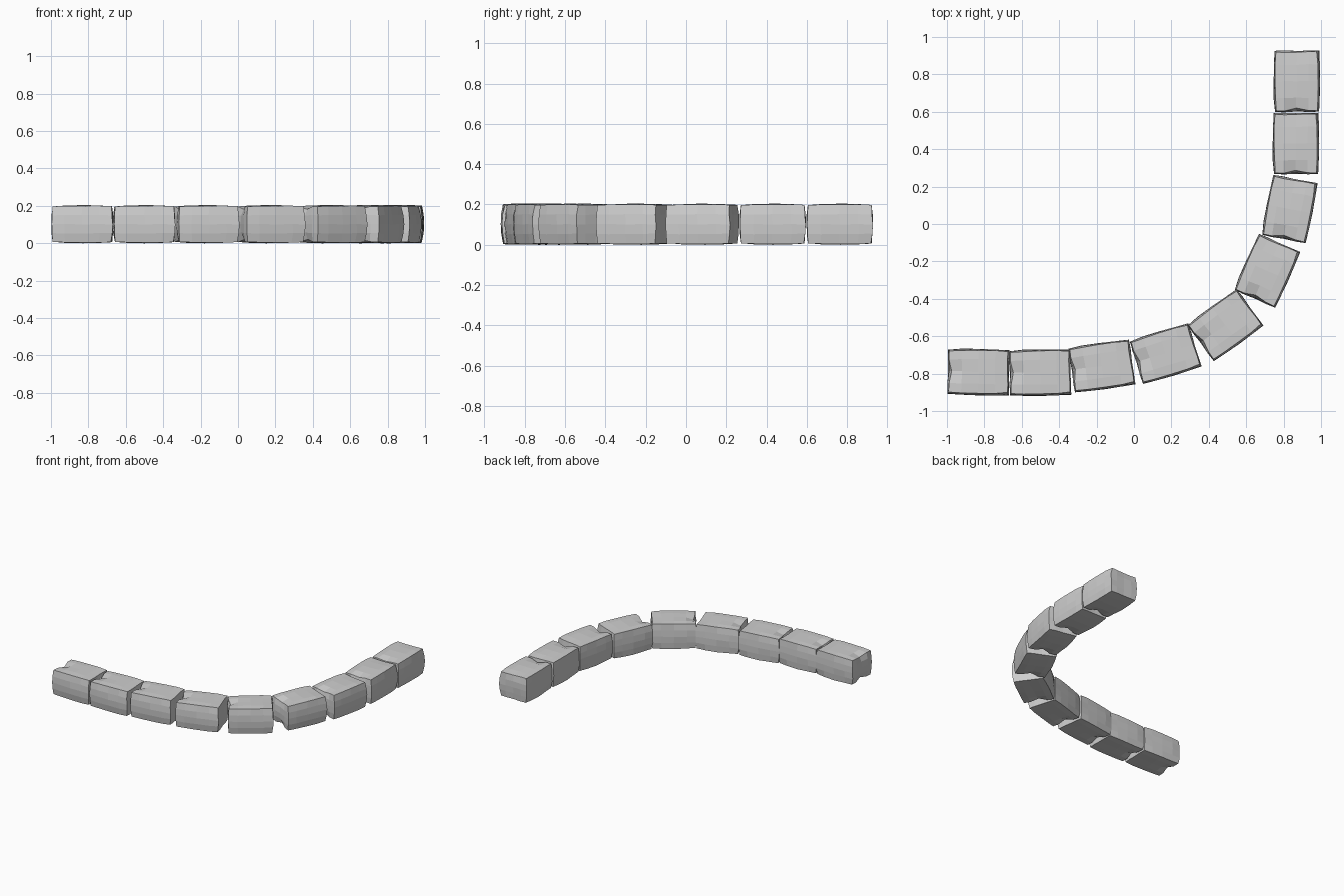
import bpy, bmesh, math, random

if "Cube" in bpy.data.objects:
    bpy.data.objects.remove(bpy.data.objects["Cube"])

random.seed(4)

stone = bpy.data.materials.new("light grey stone")
stone.diffuse_color = (0.62, 0.62, 0.62, 1)
stone.use_nodes = True
stone.node_tree.nodes["Principled BSDF"].inputs["Base Color"].default_value = stone.diffuse_color


def block_mesh():
    """One worn edging stone, running along local x, with bulging sides."""
    bm = bmesh.new()
    bmesh.ops.create_cube(bm, size=2)
    bmesh.ops.subdivide_edges(bm, edges=bm.edges[:], cuts=3, use_grid_fill=True)
    for vert in bm.verts:
        u, v, w = vert.co
        # keep the rows nearest the rim closer to the edges
        u, v = (math.copysign(abs(c) ** 0.8, c) for c in (u, v))
        start = max(0, -u) ** 4
        dent = start * max(0, 1 - 2.2 * abs(v + 0.1)) * w * w
        x = 0.156 * u + 0.008 * u * (1 - w * w) + 0.018 * dent
        y = (0.109 + 0.006 * (1 - u * u)) * v
        y += (0.012 if v < 0 else 0.007) * v * (1 - w * w)
        z = (0.095 + 0.007 * (1 - u * u) * (1 - 0.4 * v * v) - 0.018 * dent) * w
        # slightly uneven hewn surface
        j = 0.0025
        vert.co = (x + random.uniform(-j, j),
                   y + random.uniform(-j, j),
                   z + random.uniform(-j, j) * 0.5)
    low = min(vert.co.z for vert in bm.verts)
    bmesh.ops.translate(bm, verts=bm.verts[:], vec=(0, 0, -low))
    bmesh.ops.recalc_face_normals(bm, faces=bm.faces[:])
    mesh = bpy.data.meshes.new("edging_stone")
    bm.to_mesh(mesh)
    bm.free()
    mesh.materials.append(stone)
    return mesh


# Curved row of stones: x, y, heading in degrees
row = [(-0.832, -0.79, -1), (-0.502, -0.793, 1), (-0.172, -0.758, 8),
       (0.168, -0.692, 17), (0.487, -0.54, 36), (0.71, -0.25, 66),
       (0.83, 0.08, 79), (0.864, 0.43, 90), (0.869, 0.763, 90)]

mesh = block_mesh()
for i, (x, y, angle) in enumerate(row):
    ob = bpy.data.objects.new(f"edging_stone_{i + 1}", mesh)
    ob.location = (x, y, 0)
    ob.rotation_euler.z = math.radians(angle)
    bpy.context.collection.objects.link(ob)
